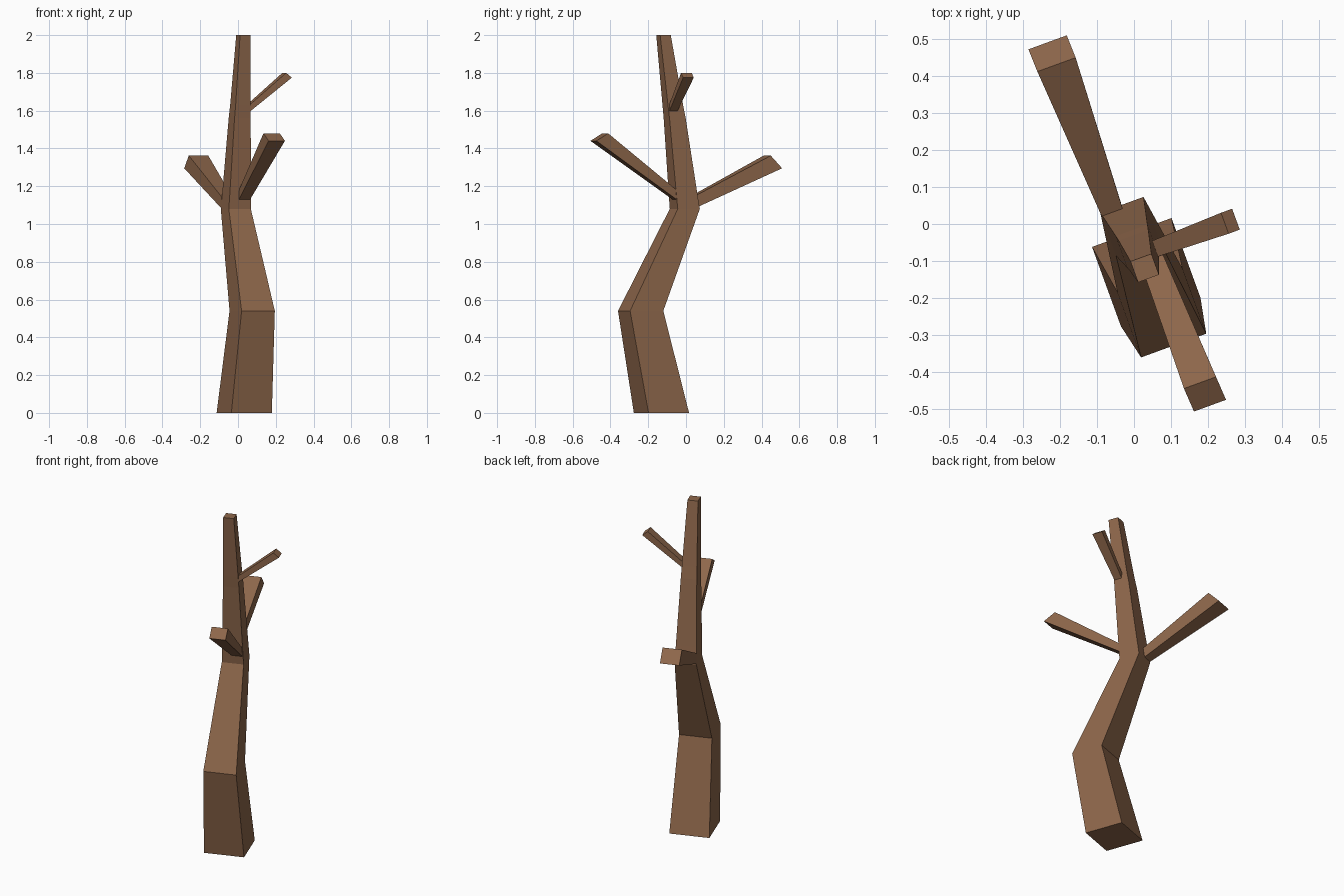
import bpy, bmesh, math
from mathutils import Vector

if "Cube" in bpy.data.objects:
    bpy.data.objects.remove(bpy.data.objects["Cube"])

ANGLE = math.radians(20)
U = Vector((math.cos(ANGLE), math.sin(ANGLE), 0))    # trunk's sideways axis
V = Vector((-math.sin(ANGLE), math.cos(ANGLE), 0))   # trunk's depth axis

bark = bpy.data.materials.new("bark")
bark.diffuse_color = (0.27, 0.135, 0.07, 1)
bark.use_nodes = True
bark.node_tree.nodes["Principled BSDF"].inputs["Base Color"].default_value = bark.diffuse_color


def loft(name, rings):
    """Skin four-sided rings into a closed, flat-faced limb."""
    bm = bmesh.new()
    loops = [[bm.verts.new(p) for p in ring] for ring in rings]
    for a, b in zip(loops, loops[1:]):
        for i in range(4):
            j = (i + 1) % 4
            bm.faces.new((a[i], a[j], b[j], b[i]))
    bm.faces.new(loops[0][::-1])
    bm.faces.new(loops[-1])
    bmesh.ops.recalc_face_normals(bm, faces=bm.faces)
    mesh = bpy.data.meshes.new(name)
    bm.to_mesh(mesh)
    bm.free()
    mesh.materials.append(bark)
    obj = bpy.data.objects.new(name, mesh)
    bpy.context.collection.objects.link(obj)
    return obj


def square(x, y, z, size):
    c, h = Vector((x, y, z)), size / 2
    return [c + U * a * h + V * b * h for a, b in ((-1, -1), (1, -1), (1, 1), (-1, 1))]


def end(low, high, side, width):
    """Ring from the middles of its lower and upper edges."""
    low, high, s = Vector(low), Vector(high), side * width / 2
    return [low - s, low + s, high + s, high - s]


# Crooked tapering trunk: x, y, z, side length
loft("trunk", [square(*s) for s in (
    (0.033, -0.130, 0.00, 0.228),
    (0.075, -0.240, 0.54, 0.187),
    (-0.0115, -0.0065, 1.08, 0.124),
    (-0.007, -0.018, 1.18, 0.117),
    (0.009, -0.060, 1.56, 0.091),
    (0.013, -0.070, 1.63, 0.085),
    (0.029, -0.119, 2.00, 0.060))])

# Branches flare outward from narrow roots
loft("back_branch", [
    end((-0.060, 0.036, 1.083), (-0.059, 0.031, 1.145), U, 0.060),
    end((-0.233, 0.490, 1.295), (-0.209, 0.430, 1.362), U, 0.110)])
loft("front_branch", [
    end((0.032, -0.054, 1.125), (0.032, -0.054, 1.175), U, 0.062),
    end((0.205, -0.490, 1.440), (0.178, -0.428, 1.480), U, 0.092)])
loft("upper_branch", [
    end((0.055, -0.068, 1.595), (0.053, -0.068, 1.630), V, 0.045),
    end((0.275, 0.013, 1.775), (0.245, 0.002, 1.800), V, 0.060)])
